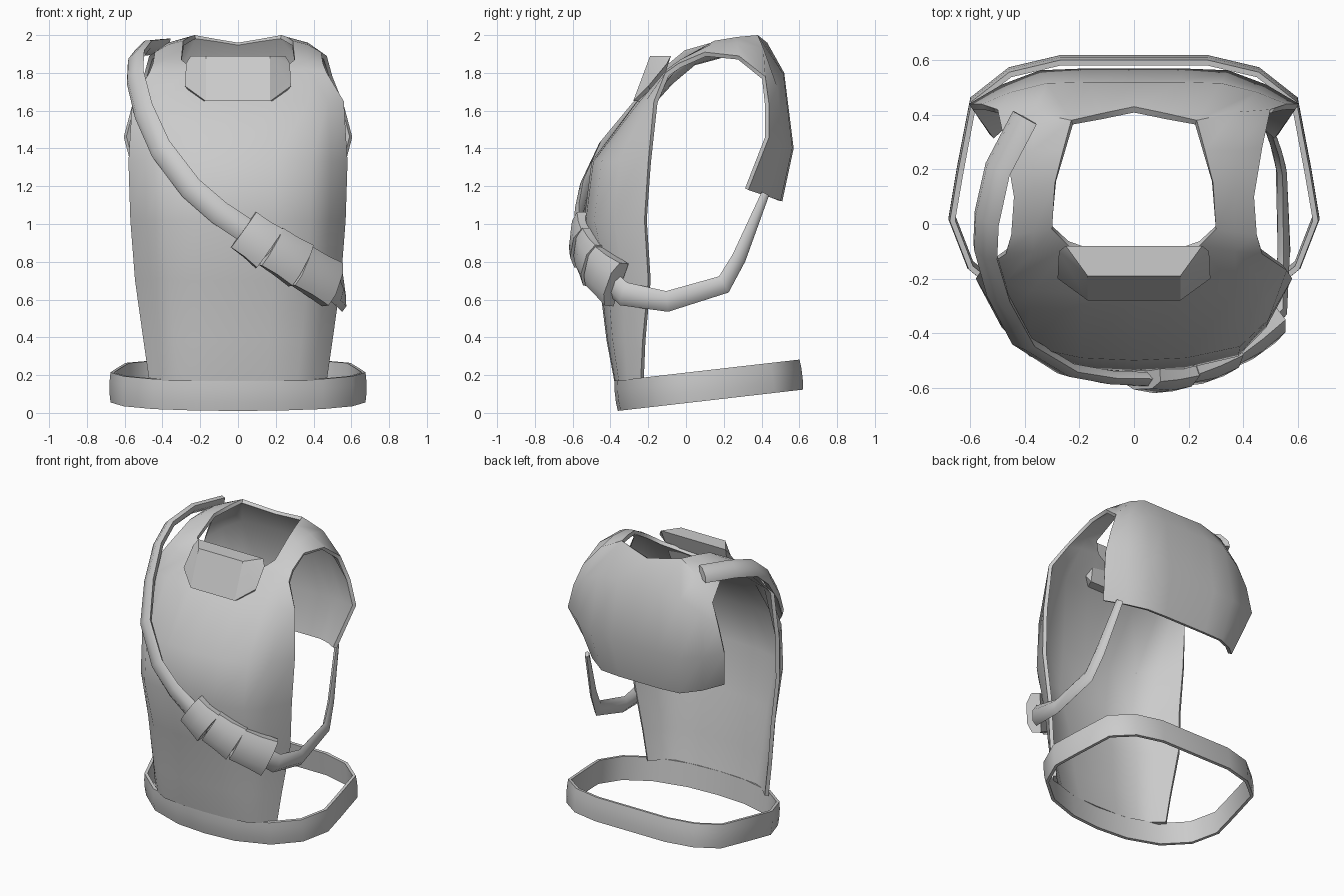
import bpy, math
from mathutils import Vector

cube = bpy.data.objects.get("Cube")
if cube:
    bpy.data.objects.remove(cube)

grey = bpy.data.materials.new("plain_grey")
grey.use_nodes = True
GREY = (0.6, 0.6, 0.6, 1)
grey.diffuse_color = GREY
grey.node_tree.nodes["Principled BSDF"].inputs["Base Color"].default_value = GREY


def make(name, verts, faces, angle=50, thickness=0):
    mesh = bpy.data.meshes.new(name)
    mesh.from_pydata([tuple(v) for v in verts], [], faces)
    mesh.materials.append(grey)
    obj = bpy.data.objects.new(name, mesh)
    bpy.context.collection.objects.link(obj)
    bpy.ops.object.select_all(action='DESELECT')
    obj.select_set(True)
    bpy.context.view_layer.objects.active = obj
    if thickness:
        mod = obj.modifiers.new("Thickness", 'SOLIDIFY')
        mod.thickness = thickness
        mod.offset = -1
        bpy.ops.object.modifier_apply(modifier=mod.name)
    bpy.ops.object.shade_smooth_by_angle(angle=math.radians(angle))
    return obj


def sweep(name, path, normals, sizes, section, closed=False):
    """Carry a flat section along a path; sizes are (half width, half depth)."""
    pts = [Vector(p) for p in path]
    n, k = len(pts), len(section)
    verts, faces = [], []
    for i, p in enumerate(pts):
        ahead = pts[(i + 1) % n] if closed else pts[min(i + 1, n - 1)]
        behind = pts[i - 1] if closed else pts[max(i - 1, 0)]
        along = (ahead - behind).normalized()
        out = normals[i] - along * normals[i].dot(along)
        out.normalize()
        side = along.cross(out)
        w, d = sizes[i]
        verts += [p + side * (a * w) + out * (b * d) for a, b in section]
    for i in range(n if closed else n - 1):
        j = (i + 1) % n
        for s in range(k):
            t = (s + 1) % k
            faces.append((i * k + s, i * k + t, j * k + t, j * k + s))
    if not closed:
        faces.append(tuple(reversed(range(k))))
        faces.append(tuple(range((n - 1) * k, n * k)))
    return make(name, verts, faces)


def bulge(z, y_mid, width, y_edge, z_edge, fx, fy):
    """Half a panel row from the centre line to its side edge."""
    return [(width * a, y_mid + (y_edge - y_mid) * b, z + (z_edge - z) * b)
            for a, b in zip(fx, fy)]


# Torso shell: rows run up the front, over the shoulders and down the back
FRONT = ((0, .33, .67, .85, 1), (0, .03, .17, .5, 1))
BACK = ((0, .3, .57, .8, 1), (0, .0, .05, .45, 1))
rows = [bulge(z, ym, w, ye, z, *FRONT) for z, ym, w, ye in (
    (.17, -.38, .47, -.24), (.38, -.42, .5, -.23), (.7, -.46, .545, -.2),
    (1.02, -.54, .57, -.22), (1.33, -.5, .58, -.2), (1.65, -.26, .56, -.17))]
rows.append([(0, -.12, 1.78), (.13, -.12, 1.79), (.24, -.08, 1.82),
             (.37, -.1, 1.82), (.47, -.11, 1.8)])
# shoulder rows leave the neck open
rows.append([None, None, (.3, -.02, 1.87), (.37, -.03, 1.87), (.45, -.04, 1.85)])
rows.append([None, None, (.29, .15, 1.97), (.37, .13, 1.95), (.44, .1, 1.91)])
rows.append([None, None, (.26, .27, 1.99), (.37, .27, 1.96), (.47, .28, 1.89)])
rows.append([(0, .43, 1.96), (.12, .405, 1.98), (.23, .38, 2.0),
             (.37, .41, 1.93), (.5, .42, 1.78)])
rows += [bulge(z, ym, w, ye, ze, *BACK) for z, ym, w, ye, ze in (
    (1.8, .52, .56, .44, 1.63), (1.4, .57, .605, .44, 1.46),
    (1.12, .51, .53, .33, 1.18))]

verts, index = [], {}
for r, row in enumerate(rows):
    for c in range(-4, 5):
        p = row[abs(c)]
        if p:
            index[r, c] = len(verts)
            verts.append((math.copysign(p[0], c), p[1], p[2]))
faces = []
for r in range(len(rows) - 1):
    for c in range(-4, 4):
        keys = [(r, c), (r, c + 1), (r + 1, c + 1), (r + 1, c)]
        if all(key in index for key in keys):
            faces.append([index[key] for key in keys])
make("torso_shell", verts, faces, 45, .025)

# Waist belt: tilted closed band
half = [(.27, .615), (.46, .57), (.6, .46), (.65, .2), (.68, .02),
        (.61, -.16), (.45, -.29), (.22, -.36)]
ring = [(0, .615)] + half + [(0, -.375)] + [(-x, y) for x, y in reversed(half)]
tilt = lambda y: .09 + (y + .37) * .115
belt = [(x, y, tilt(y)) for x, y in ring]
centre = Vector((0, .12, tilt(.12)))
sweep("waist_belt", belt, [Vector(p) - centre for p in belt],
      [(.08, .025)] * len(belt),
      [(-1, -1), (1, -1), (1, -.2), (.4, 0), (-.4, 0), (-1, -.2)], True)


# Shoulder strap: right shoulder, across the chest, round the left hip to the back
def outward(p):
    return Vector((p[0], p[1] - .1, max(0, p[2] - 1.1) * .7))


LENS = [(-1, 0), (-.5, -.9), (.5, -.9), (1, 0), (.5, .9), (-.5, .9)]
strap = [(-.4, .39, 1.94), (-.5, .2, 1.93), (-.54, .02, 1.88), (-.545, -.1, 1.78),
         (-.5, -.26, 1.6), (-.41, -.43, 1.4), (-.25, -.53, 1.19), (-.1, -.56, 1.06),
         (.05, -.57, .96), (.25, -.535, .84), (.42, -.44, .73), (.53, -.33, .63),
         (.55, -.1, .59), (.54, .2, .68), (.52, .28, .82), (.47, .42, 1.16)]
sizes = [(.065, .028)] * 12 + [(.055, .025), (.05, .02), (.04, .018), (.025, .015)]
sweep("shoulder_strap", strap, [outward(p) for p in strap], sizes, LENS)

# Pouches on the strap
PILLOW = [(-1, -1), (1, -1), (1, .3), (.5, 1), (-.5, 1), (-1, .3)]
for i, (a, b) in enumerate((((.03, -.57, .97), (.17, -.56, .87)),
                            ((.18, -.555, .88), (.34, -.5, .78)),
                            ((.34, -.5, .78), (.51, -.38, .68)))):
    a, b = Vector(a), Vector(b)
    path = [a, a.lerp(b, .5), b]
    sweep("pouch_%d" % (i + 1), path, [outward(p) for p in path],
          [(.115, .035), (.115, .05), (.125, .045)], PILLOW)

# Collar box below the neck, with slanted cheeks
side = [(.17, -.19, 1.89), (.17, -.28, 1.65), (.28, -.2, 1.73),
        (.275, -.1, 1.85), (.25, -.08, 1.89), (.22, -.16, 1.65)]
verts = side + [(-x, y, z) for x, y, z in side]
cheeks = [(0, 1, 2, 3), (0, 3, 4), (1, 5, 2), (2, 5, 4, 3)]
faces = cheeks + [tuple(v + 6 for v in reversed(f)) for f in cheeks]
faces += [(6, 7, 1, 0), (0, 4, 10, 6), (4, 5, 11, 10), (1, 7, 11, 5)]
make("collar_box", verts, faces, 30)
